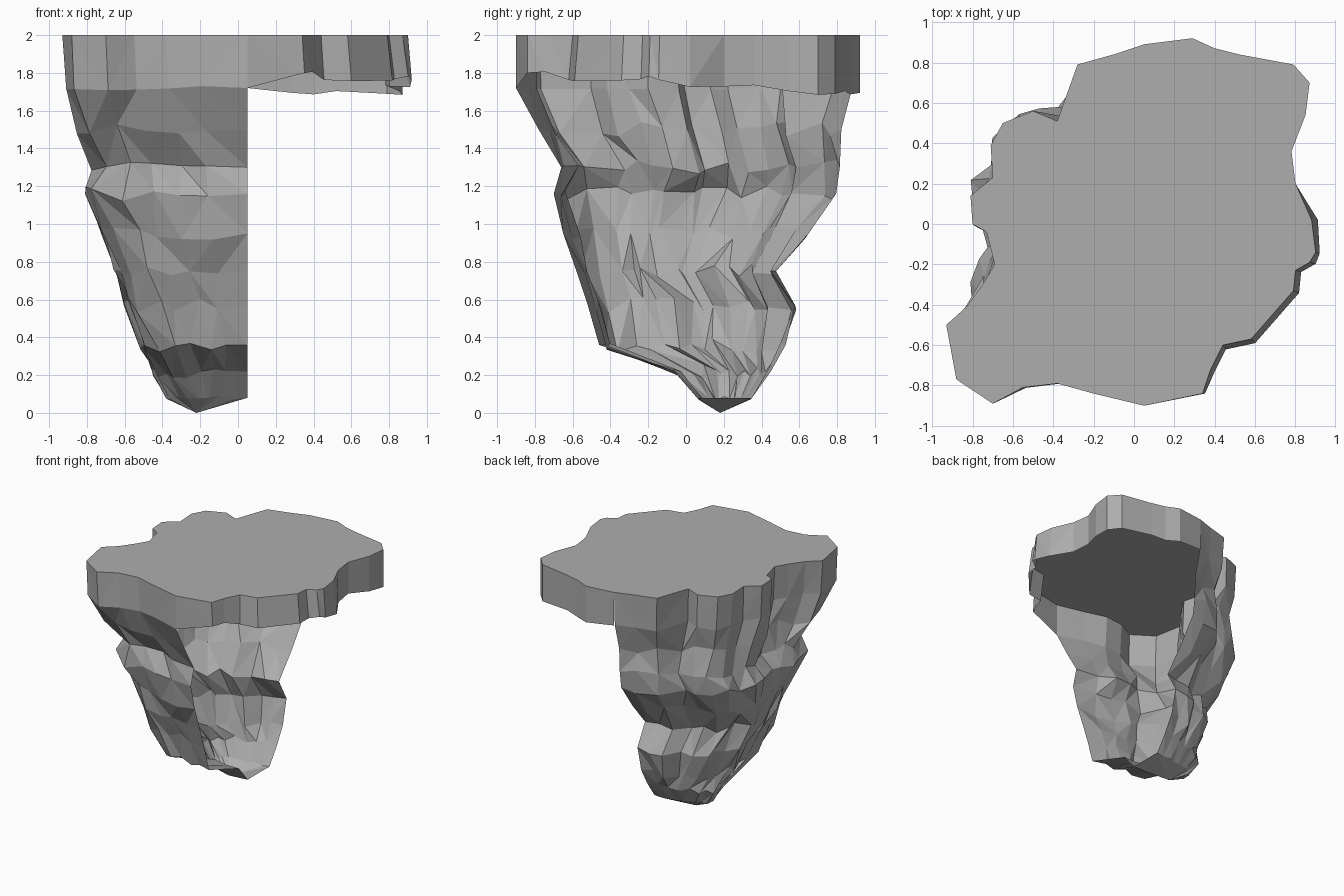
import bpy
import bmesh
import math
import random

random.seed(4)
cube = bpy.data.objects.get("Cube")
if cube:
    bpy.data.objects.remove(cube, do_unlink=True)

TOP = 2.0
CUT = 0.05       # the lower rock ends on this plane

stone = bpy.data.materials.new("grey stone")
stone.use_nodes = True
colour = (0.42, 0.42, 0.42, 1)
stone.diffuse_color = colour
stone.node_tree.nodes["Principled BSDF"].inputs["Base Color"].default_value = colour
stone.node_tree.nodes["Principled BSDF"].inputs["Roughness"].default_value = 0.9


def jitter(amount):
    return random.uniform(-amount, amount)


def make_object(name, bm):
    mesh = bpy.data.meshes.new(name)
    bm.to_mesh(mesh)
    bm.free()
    mesh.materials.append(stone)
    obj = bpy.data.objects.new(name, mesh)
    bpy.context.collection.objects.link(obj)
    return obj


def bridge(bm, upper, lower):
    """Join two rows of vertices with triangles, alternating the diagonal."""
    for i in range(len(upper) - 1):
        a, b, c, d = upper[i], upper[i + 1], lower[i + 1], lower[i]
        if random.random() < 0.5:
            bm.faces.new((a, b, c))
            bm.faces.new((a, c, d))
        else:
            bm.faces.new((a, b, d))
            bm.faces.new((b, c, d))


# Outline of the plateau: rock side from front to back, then the overhang
rock_side = [(CUT, -.9), (-.2, -.84), (-.38, -.79), (-.55, -.81), (-.7, -.89),
             (-.88, -.77), (-.93, -.5), (-.83, -.41), (-.75, -.3), (-.69, -.2),
             (-.73, -.04), (-.8, 0), (-.81, .14), (-.7, .23), (-.71, .39),
             (-.65, .5), (-.5, .56), (-.38, .51), (-.28, .79), (-.1, .84),
             (CUT, .89)]
overhang = [(CUT, .89), (.29, .92), (.4, .87), (.52, .84), (.79, .79), (.87, .7),
            (.85, .54), (.78, .36), (.8, .2), (.88, .02), (.9, -.14), (.87, -.19),
            (.8, -.23), (.79, -.33), (.58, -.57), (.44, -.6), (.38, -.72),
            (.34, -.84), (CUT, -.9)]

# Plateau: flat cap with a hanging rim along the overhang
bm = bmesh.new()
cap = [bm.verts.new((x, y, TOP)) for x, y in rock_side + overhang[1:-1]]
bm.faces.new(cap[::-1])
count = len(rock_side)
rim_top = cap[count - 1:] + [cap[0]]
rim_low = []
for x, y in overhang:
    inner = x > CUT
    flare = 1.035 if inner and y < .2 else 1.0
    z = 1.78 if y < -.1 else 1.71
    if not inner:
        z = 1.72
    rim_low.append(bm.verts.new((min(x * flare, .92), y * (flare if y > -.8 else 1),
                                 z + (jitter(.03) if inner else 0))))
bridge(bm, rim_top, rim_low)
make_object("plateau", bm)

# Rock: levels of height, left extent, front extent, back extent, roundness
levels = [(1.72, -.91, -.9, .89, 0),
          (1.5, -.84, -.78, .83, .15),
          (1.3, -.77, -.66, .82, .3),
          (1.16, -.82, -.7, .8, .4),
          (.95, -.74, -.65, .65, .45),
          (.75, -.66, -.58, .48, .5),
          (.57, -.6, -.52, .58, .55),
          (.36, -.51, -.46, .53, .6),
          (.22, -.45, -.06, .45, .8),
          (.08, -.38, .06, .35, .9)]
bm = bmesh.new()
upper = [bm.verts.new((x, y, TOP)) for x, y in rock_side]
for z, left, front, back, rounding in levels:
    shape = []
    for i, (x, y) in enumerate(rock_side):
        t = math.pi * i / (count - 1)
        across = (CUT - x) / .98 * (1 - rounding) + math.sin(t) * rounding
        along = y / .9 * (1 - rounding) - math.cos(t) * rounding
        shape.append((across, along))
    widest = max(a for a, b in shape)
    rough = .025 if .1 < z < 1.7 else .008
    lower = []
    for i, (across, along) in enumerate(shape):
        edge = i in (0, count - 1)
        x = CUT + (left - CUT) * across / widest + (0 if edge else jitter(rough))
        y = front + (back - front) * (along + 1) / 2 + jitter(rough) * (not edge)
        dz = 0 if edge else jitter(rough * 1.6)
        lower.append(bm.verts.new((x, y, z + dz)))
    bridge(bm, upper, lower)
    upper = lower

# Pointed foot of the rock
foot = bm.verts.new((-.22, .18, 0))
for a, b in zip(upper, upper[1:]):
    bm.faces.new((a, b, foot))
bm.faces.new((upper[-1], upper[0], foot))
bmesh.ops.recalc_face_normals(bm, faces=bm.faces)
make_object("hanging_rock", bm)
